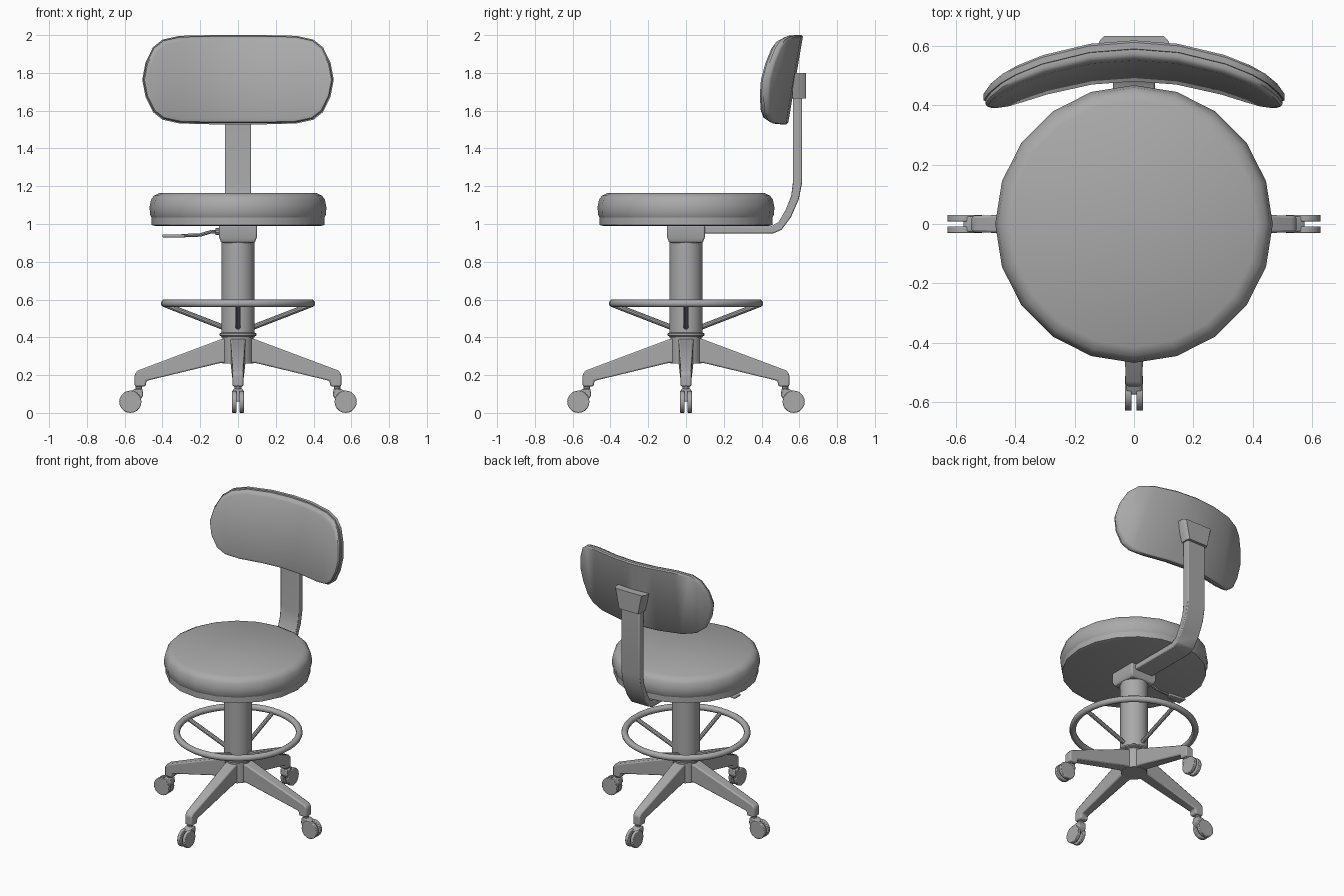
import bpy, bmesh, math
from mathutils import Vector, Matrix

cube = bpy.data.objects.get("Cube")
if cube:
    bpy.data.objects.remove(cube)

grey = bpy.data.materials.new("plain grey")
grey.use_nodes = True
grey.diffuse_color = (0.4, 0.4, 0.4, 1)
grey.node_tree.nodes["Principled BSDF"].inputs["Base Color"].default_value = (0.4, 0.4, 0.4, 1)


def finish(name, bm, angle=35, bevel=0, turn=0):
    """Turn a bmesh into a shaded object, rotated about z."""
    bmesh.ops.recalc_face_normals(bm, faces=bm.faces)
    bm.transform(Matrix.Rotation(turn, 4, 'Z'))
    mesh = bpy.data.meshes.new(name)
    bm.to_mesh(mesh)
    bm.free()
    mesh.materials.append(grey)
    obj = bpy.data.objects.new(name, mesh)
    bpy.context.collection.objects.link(obj)
    if bevel:
        mod = obj.modifiers.new("soft edges", 'BEVEL')
        mod.width, mod.segments, mod.limit_method = bevel, 2, 'ANGLE'
    bpy.ops.object.select_all(action='DESELECT')
    obj.select_set(True)
    bpy.context.view_layer.objects.active = obj
    bpy.ops.object.shade_smooth_by_angle(angle=math.radians(angle))
    return obj


def skin(bm, loops, caps=True, closed=False):
    """Join matching closed loops of points with quads."""
    rings = [[bm.verts.new(p) for p in loop] for loop in loops]
    n = len(rings[0])
    pairs = list(zip(rings, rings[1:])) + ([(rings[-1], rings[0])] if closed else [])
    for a, b in pairs:
        for i in range(n):
            bm.faces.new((a[i], a[(i + 1) % n], b[(i + 1) % n], b[i]))
    if caps and not closed:
        bm.faces.new(rings[0])
        bm.faces.new(rings[-1])
    return rings


def lathe(name, profile, sides, **kw):
    """Revolve (radius, z) points around z."""
    bm = bmesh.new()
    step = math.tau / sides
    skin(bm, [[(r * math.cos(i * step), r * math.sin(i * step), z) for i in range(sides)]
              for r, z in profile])
    return finish(name, bm, **kw)


def prism(name, profile, width, **kw):
    """Extrude an (x, z) outline along y; width is a function of x."""
    bm = bmesh.new()
    skin(bm, [[(x, s * width(x), z) for x, z in profile] for s in (-1, 1)])
    return finish(name, bm, **kw)


def rod(name, a, b, radius, sides=10, **kw):
    bm = bmesh.new()
    a, b = Vector(a), Vector(b)
    place = Matrix.Translation((a + b) / 2) @ (b - a).to_track_quat('Z', 'Y').to_matrix().to_4x4()
    bmesh.ops.create_cone(bm, cap_ends=True, segments=sides, radius1=radius, radius2=radius,
                          depth=(b - a).length, matrix=place)
    return finish(name, bm, **kw)


# Seat pan and round cushion
lathe("seat_pan", [(0.44, 0.99), (0.457, 0.995), (0.457, 1.04)], 20)
lathe("seat_cushion", [(0.455, 1.03), (0.466, 1.05), (0.468, 1.09), (0.46, 1.13),
                       (0.445, 1.15), (0.415, 1.165)], 20)

# Column, collar and seat mount
lathe("column", [(0.082, 0.262), (0.082, 0.4), (0.088, 0.4), (0.088, 0.92)], 24)
lathe("column_collar", [(0.09, 0.405), (0.098, 0.41), (0.098, 0.42), (0.09, 0.425)], 24)
bm = bmesh.new()
skin(bm, [[(sx * w, sy * w, z) for sx, sy in ((1, 1), (-1, 1), (-1, -1), (1, -1))]
          for w, z in ((0.088, 0.9), (0.1, 0.93), (0.1, 0.995))])
finish("seat_mount", bm, bevel=0.008)

# Foot ring
bm = bmesh.new()
loops = []
for i in range(40):
    a = math.tau * i / 40
    loops.append([((0.388 + 0.021 * math.cos(t)) * math.cos(a),
                   (0.388 + 0.021 * math.cos(t)) * math.sin(a), 0.58 + 0.021 * math.sin(t))
                  for t in (math.tau * k / 10 for k in range(10))])
skin(bm, loops, closed=True)
finish("foot_ring", bm, angle=50)

# Legs, spokes and casters repeat on four sides
leg_outline = [(0, 0.4), (0.09, 0.39), (0.53, 0.225), (0.547, 0.205), (0.547, 0.14),
               (0.49, 0.14), (0.484, 0.17), (0.09, 0.265), (0, 0.265)]
hood_outline = [(0.505, 0.128), (0.545, 0.128), (0.575, 0.11), (0.575, 0.06),
                (0.522, 0.06), (0.503, 0.09)]
for n, side in enumerate(("left", "back", "right", "front")):
    turn = n * math.pi / 2
    prism(side + "_leg", leg_outline, lambda x: 0.043 - 0.028 * x, bevel=0.008, turn=turn)
    rod(side + "_spoke", (0.385, 0, 0.572), (0.075, 0, 0.452), 0.014, turn=turn)
    rod(side + "_caster_stem", (0.525, 0, 0.1), (0.525, 0, 0.15), 0.018, turn=turn)
    prism(side + "_caster_hood", hood_outline, lambda x: 0.026, bevel=0.005, turn=turn)
    for s in (-1, 1):
        rod(side + "_caster_wheel", (0.57, s * 0.008, 0.059), (0.57, s * 0.031, 0.059),
            0.059, sides=20, bevel=0.004, turn=turn)

# Height lever: bent rod with a flat paddle
lever = [(-0.08, 0.96), (-0.14, 0.96), (-0.2, 0.942), (-0.3, 0.938)]
for a, b in zip(lever, lever[1:]):
    rod("lever_rod", (a[0], 0, a[1]), (b[0], 0, b[1]), 0.009, sides=8)
rod("lever_knob", (-0.09, 0, 0.96), (-0.12, 0, 0.96), 0.018)
prism("lever_paddle", [(-0.4, 0.929), (-0.28, 0.929), (-0.28, 0.945), (-0.4, 0.945)],
      lambda x: 0.02 - 0.1 * (x + 0.28), bevel=0.005)

# Bent bar from the mount up to the backrest
inner = [(0.05, 0.988), (0.45, 0.988), (0.49, 1.01), (0.53, 1.08), (0.557, 1.15),
         (0.566, 1.22), (0.566, 1.72)]
outer = [(0.05, 0.95), (0.46, 0.95), (0.505, 0.968), (0.555, 1.035), (0.597, 1.13),
         (0.615, 1.22), (0.615, 1.72)]
bm = bmesh.new()
skin(bm, [[(-0.07, *i), (0.07, *i), (0.07, *o), (-0.07, *o)] for i, o in zip(inner, outer)])
finish("back_bar", bm, bevel=0.006)

# Tapered bracket behind the backrest
bm = bmesh.new()
skin(bm, [[(-t, y, 1.8), (t, y, 1.8), (b, y, 1.665), (-b, y, 1.665)]
          for y, t, b in ((0.565, 0.118, 0.08), (0.615, 0.118, 0.08), (0.634, 0.1, 0.072))])
finish("back_bracket", bm)

# Curved, tilted backrest: one quarter outline, mirrored both ways
quarter = [(0, 0.236), (0.15, 0.236), (0.31, 0.232), (0.4, 0.212), (0.45, 0.172),
           (0.49, 0.09), (0.507, 0)]
right = quarter + [(x, -z) for x, z in quarter[-2::-1]]
outline = right + [(-x, z) for x, z in right[-2:0:-1]]


def back_loop(inset, depth):
    loop = []
    for x, z in outline:
        x, z = x * (1 - inset / 0.507), z * (1 - inset / 0.236)
        loop.append((x, 0.58 - depth + 0.17 * z - 0.52 * x * x, 1.764 + z))
    return loop


def backrest_layer(name, steps):
    bm = bmesh.new()
    rings = skin(bm, [back_loop(*s) for s in steps], caps=False)
    # Close both ends with upright strips that follow the curve
    for ring in (rings[0], rings[-1]):
        for k in range(-6, 6):
            corners = [ring[j % 24] for j in (k, k + 1, 11 - k, 12 - k)]
            bm.faces.new(list(dict.fromkeys(corners)))
    finish(name, bm, angle=40)


backrest_layer("backrest_shell", [(0.008, 0), (0, 0.008), (0, 0.03)])
backrest_layer("backrest_cushion", [(0.008, 0.028), (0.006, 0.045), (0.012, 0.056), (0.028, 0.064)])
